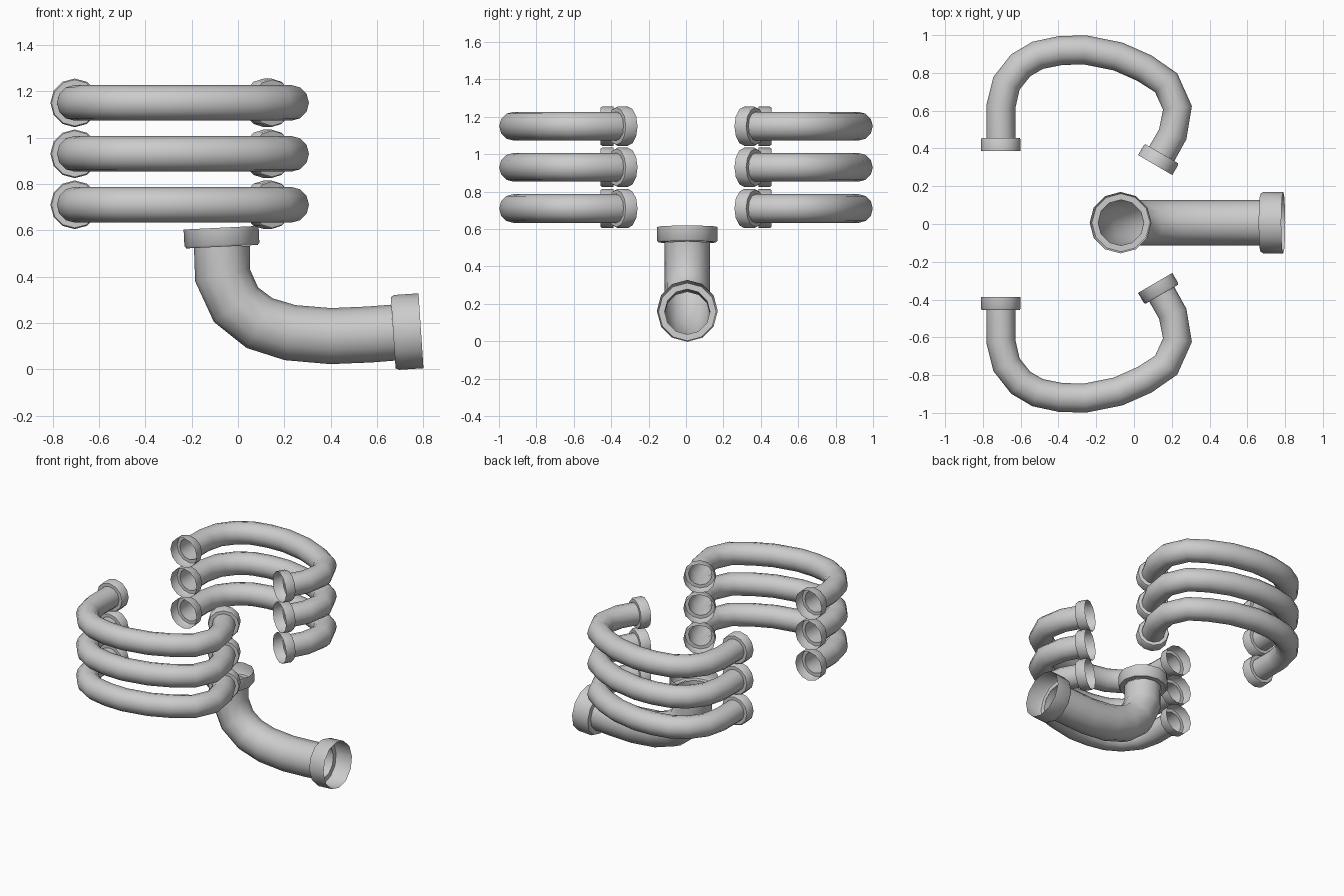
import bpy, bmesh, math
from mathutils import Vector

cube = bpy.data.objects.get("Cube")
if cube:
    bpy.data.objects.remove(cube, do_unlink=True)

SIDES = 12
metal = bpy.data.materials.new("light grey metal")
metal.use_nodes = True
GREY = (0.6, 0.6, 0.6, 1)
metal.diffuse_color = GREY
metal.node_tree.nodes["Principled BSDF"].inputs["Base Color"].default_value = GREY


def sweep(name, points, radii, tangents, binormal):
    """Open tube lofted through rings standing square to a planar path."""
    bm = bmesh.new()
    rings = []
    for p, r, t in zip(points, radii, tangents):
        n = binormal.cross(t).normalized()
        angles = [math.tau * k / SIDES for k in range(SIDES)]
        rings.append([bm.verts.new(p + r * (math.cos(a) * n + math.sin(a) * binormal))
                      for a in angles])
    for lower, upper in zip(rings, rings[1:]):
        for k in range(SIDES):
            j = (k + 1) % SIDES
            bm.faces.new((lower[k], lower[j], upper[j], upper[k]))
    mesh = bpy.data.meshes.new(name)
    bm.to_mesh(mesh)
    bm.free()
    mesh.materials.append(metal)
    obj = bpy.data.objects.new(name, mesh)
    bpy.context.collection.objects.link(obj)
    bpy.ops.object.select_all(action="DESELECT")
    obj.select_set(True)
    bpy.context.view_layer.objects.active = obj
    bpy.ops.object.shade_smooth_by_angle(angle=math.radians(50))


def collar(name, base, end, pipe_r, r, binormal):
    """Thin open socket that steps out from the pipe end."""
    t = (end - base).normalized()
    points = [base, base, base.lerp(end, 0.12), end]
    sweep(name, points, [pipe_r, r * 0.95, r, r], [t] * 4, binormal)


def pipe(name, path, r, collar_r, binormal):
    """Pipe whose first and last path segments are the collars."""
    body = path[1:-1]
    tangents = [((path[i + 1] - path[i]).normalized()
                 + (path[i] - path[i - 1]).normalized()).normalized()
                for i in range(1, len(path) - 1)]
    sweep(name, body, [r] * len(body), tangents, binormal)
    collar(name + "_start_collar", path[1], path[0], r, collar_r, binormal)
    collar(name + "_end_collar", path[-2], path[-1], r, collar_r, binormal)


# Three stacked curved pipes on each side
LOOP = [(-0.705, 0.387), (-0.705, 0.456), (-0.705, 0.62), (-0.675, 0.745),
        (-0.60, 0.84), (-0.51, 0.893), (-0.39, 0.918), (-0.26, 0.922),
        (-0.085, 0.887), (0.055, 0.825), (0.17, 0.748), (0.23, 0.615),
        (0.205, 0.475), (0.147, 0.372), (0.112, 0.312)]
for side, sign in (("back", 1), ("front", -1)):
    for level, z in (("lower", 0.71), ("middle", 0.93), ("upper", 1.15)):
        pipe(f"{side}_{level}_pipe", [Vector((x, sign * y, z)) for x, y in LOOP],
             0.077, 0.105, Vector((0, 0, 1)))

# Large elbow pipe beneath
ELBOW = [(-0.073, 0.611), (-0.069, 0.529), (-0.067, 0.406), (-0.009, 0.279),
         (0.093, 0.199), (0.225, 0.158), (0.4, 0.143), (0.568, 0.15),
         (0.67, 0.158), (0.79, 0.166)]
pipe("elbow_pipe", [Vector((x, 0.007, z)) for x, z in ELBOW],
     0.121, 0.162, Vector((0, 1, 0)))
